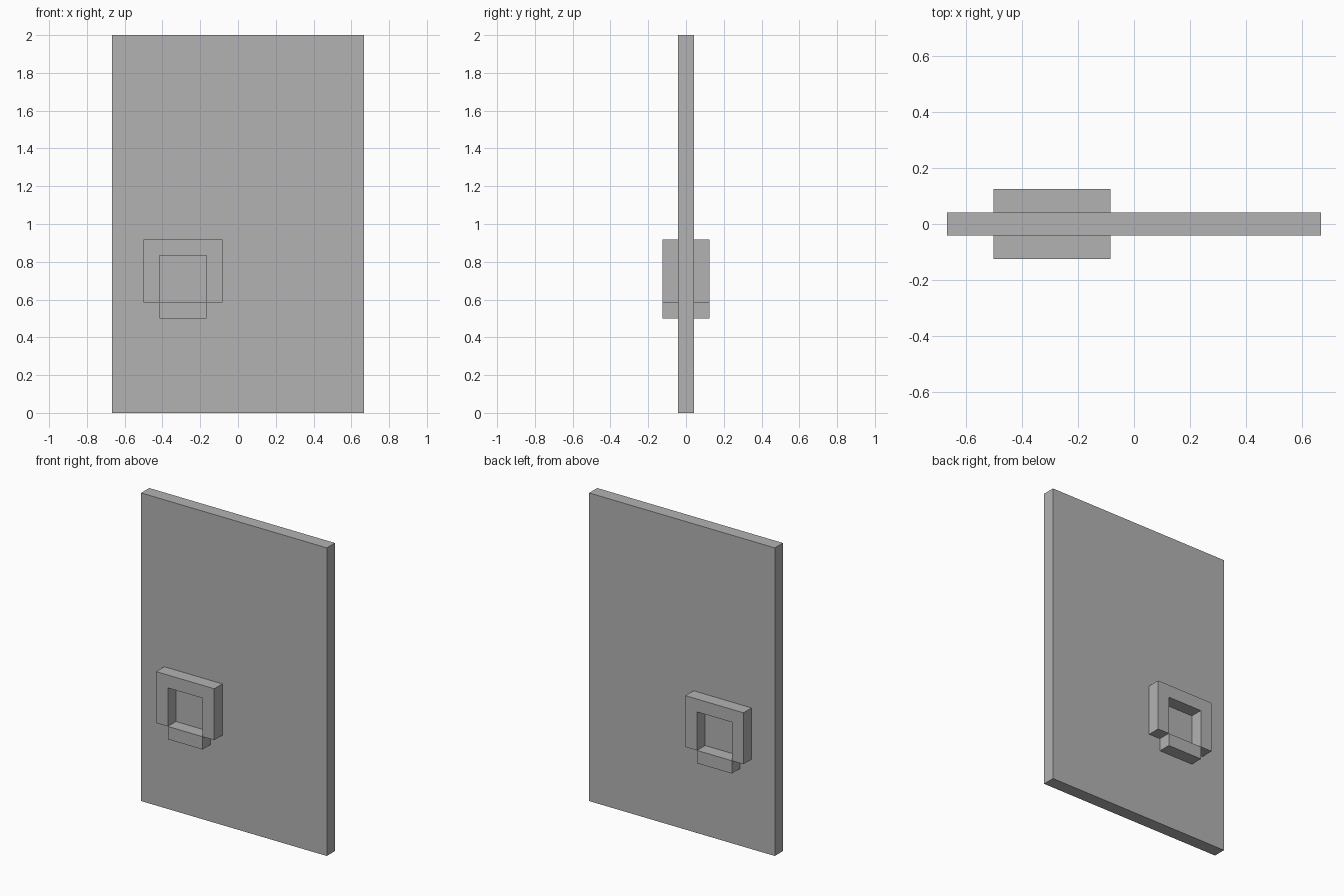
import bpy

cube = bpy.data.objects.get("Cube")
if cube:
    bpy.data.objects.remove(cube, do_unlink=True)

GREY = (0.45, 0.45, 0.45, 1.0)
grey = bpy.data.materials.new("plain_grey")
grey.use_nodes = True
grey.diffuse_color = GREY
grey.node_tree.nodes["Principled BSDF"].inputs["Base Color"].default_value = GREY

U = 1 / 12          # one grid unit: panel thickness and bar width
FACE = U / 2        # distance of each panel face from the centre


def prism(name, outline, y0, y1):
    """Extrude an (x, z) outline, given in units, from y0 to y1."""
    n = len(outline)
    verts = [(x * U, y, z * U) for y in (y0, y1) for x, z in outline]
    faces = [tuple(range(n)), tuple(reversed(range(n, 2 * n)))]
    for i in range(n):
        j = (i + 1) % n
        faces.append((i, i + n, j + n, j))
    mesh = bpy.data.meshes.new(name)
    mesh.from_pydata(verts, [], faces)
    mesh.materials.append(grey)
    obj = bpy.data.objects.new(name, mesh)
    bpy.context.collection.objects.link(obj)
    return obj


def rectangle(x0, x1, z0, z1):
    return [(x0, z0), (x1, z0), (x1, z1), (x0, z1)]


# Door panel
prism("door_panel", rectangle(-8, 8, 0, 24), -FACE, FACE)

# Arch-shaped handle with a lower bar, on both faces
arch = [(-6, 7), (-5, 7), (-5, 10), (-2, 10), (-2, 7), (-1, 7), (-1, 11), (-6, 11)]
for side, y0, y1 in (("front", -FACE - U, -FACE), ("back", FACE, FACE + U)):
    prism(side + "_handle_arch", arch, y0, y1)
    prism(side + "_handle_lower_bar", rectangle(-5, -2, 6, 7), y0, y1)
